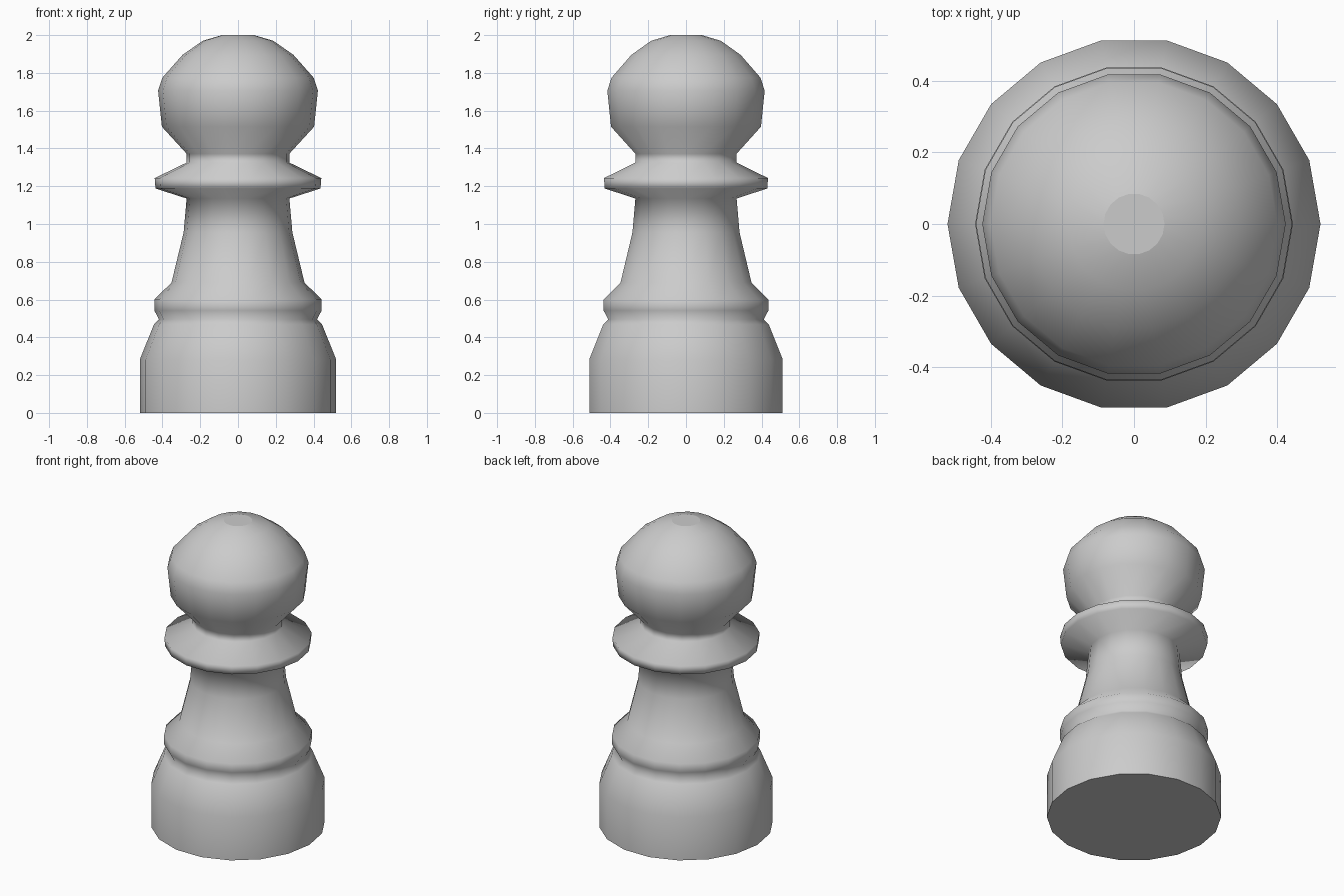
import bpy, bmesh
from math import cos, sin, tau

if "Cube" in bpy.data.objects:
    bpy.data.objects.remove(bpy.data.objects["Cube"])

SIDES = 18

# Lathe profile as (radius, height), bottom to top
profile = [
    (0.52, 0.0), (0.52, 0.283), (0.445, 0.468), (0.418, 0.495),   # base
    (0.443, 0.542), (0.443, 0.60), (0.352, 0.69),                 # lower ring
    (0.288, 0.955), (0.272, 1.135),                               # stem
    (0.437, 1.188), (0.441, 1.243), (0.272, 1.325),               # collar
    (0.272, 1.372), (0.403, 1.515), (0.423, 1.706),               # head
    (0.40, 1.775), (0.294, 1.895), (0.187, 1.97), (0.085, 2.0),
]


def lathe(name, points, sides):
    bm = bmesh.new()
    rings = [[bm.verts.new((r * cos(tau * i / sides), r * sin(tau * i / sides), z))
              for i in range(sides)] for r, z in points]
    # Smooth side walls
    for low, high in zip(rings, rings[1:]):
        for i in range(sides):
            j = (i + 1) % sides
            bm.faces.new((low[i], low[j], high[j], high[i])).smooth = True
    # Flat end caps
    bm.faces.new(rings[0][::-1])
    bm.faces.new(rings[-1])
    mesh = bpy.data.meshes.new(name)
    bm.to_mesh(mesh)
    bm.free()
    obj = bpy.data.objects.new(name, mesh)
    bpy.context.collection.objects.link(obj)
    return obj


# Whole turned piece
lathe("pawn_body", profile, SIDES)
